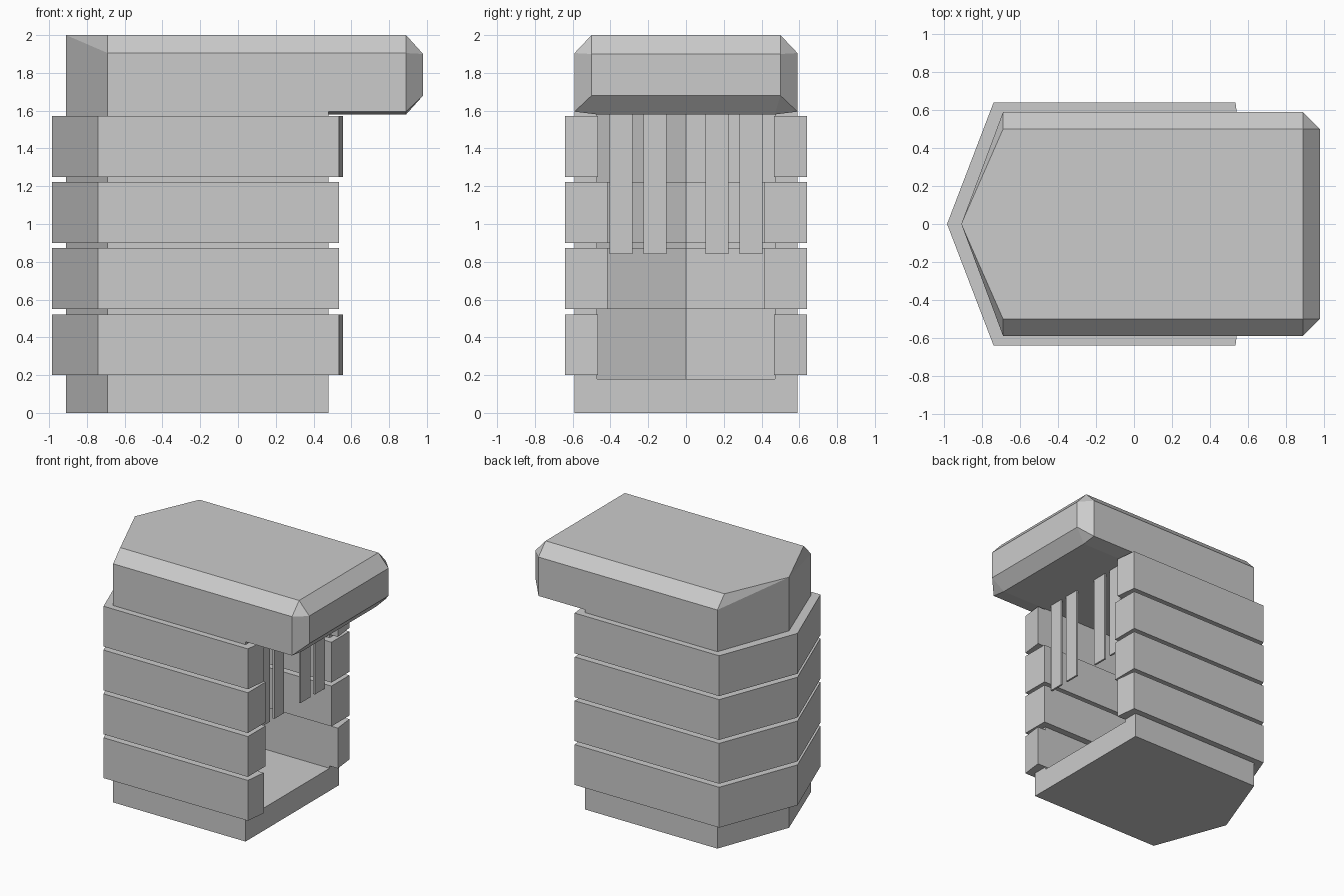
import bpy, bmesh

if "Cube" in bpy.data.objects:
    bpy.data.objects.remove(bpy.data.objects["Cube"])


def finish(name, bm):
    bmesh.ops.recalc_face_normals(bm, faces=bm.faces)
    mesh = bpy.data.meshes.new(name)
    bm.to_mesh(mesh)
    bm.free()
    obj = bpy.data.objects.new(name, mesh)
    bpy.context.collection.objects.link(obj)
    return obj


def half_outline(end_x, shoulder_x, y, apex_x):
    """Pointed-back outline from the -y open end round to the +y open end."""
    return [(end_x, -y), (shoulder_x, -y), (apex_x, 0), (shoulder_x, y), (end_x, y)]


def slab(name, pts, z0, z1):
    bm = bmesh.new()
    face = bm.faces.new([bm.verts.new((x, y, z0)) for x, y in pts])
    ext = bmesh.ops.extrude_face_region(bm, geom=[face], use_keep_orig=True)
    verts = [g for g in ext["geom"] if isinstance(g, bmesh.types.BMVert)]
    bmesh.ops.translate(bm, vec=(0, 0, z1 - z0), verts=verts)
    return finish(name, bm)


def open_ring(name, outer, inner, z0, z1):
    """U-shaped wall between two outlines, open towards +x."""
    bm = bmesh.new()
    rings = [[bm.verts.new(p) for p in ((*o, z0), (*i, z0), (*i, z1), (*o, z1))]
             for o, i in zip(outer, inner)]
    for a, b in zip(rings, rings[1:]):
        for k in range(4):
            j = (k + 1) % 4
            bm.faces.new((a[k], a[j], b[j], b[k]))
    bm.faces.new(rings[0])
    bm.faces.new(rings[-1])
    return finish(name, bm)


# Base plinth and recessed wall core
core = half_outline(0.48, -0.69, 0.59, -0.91)
slab("base", core, 0, 0.18)
open_ring("wall_core", core, half_outline(0.48, -0.605, 0.47, -0.78), 0.18, 1.6)

# Four stacked wall bands; the middle two are thicker inwards
band_outer = half_outline(0.535, -0.74, 0.64, -0.985)
thin = half_outline(0.555, -0.603, 0.467, -0.777)
thick = half_outline(0.535, -0.568, 0.415, -0.723)
for n, inner in enumerate((thin, thick, thick, thin)):
    z = 0.2 + 0.35 * n
    open_ring(f"wall_band_{n + 1}", band_outer, inner, z, z + 0.322)

# Hanging strips in the doorway
for n, y in enumerate((-0.345, -0.165, 0.165, 0.345)):
    a, b = y - 0.061, y + 0.061
    slab(f"door_strip_{n + 1}", [(0.465, a), (0.48, a), (0.48, b), (0.465, b)], 0.84, 1.6)

# Overhanging roof with chamfered edges, as a convex hull
bm = bmesh.new()
half_roof = [(-0.69, 0.59, 1.595), (-0.69, 0.47, 1.58), (0.89, 0.59, 1.595),
             (0.89, 0.47, 1.58), (0.98, 0.5, 1.68), (0.98, 0.5, 1.9),
             (0.89, 0.59, 1.905), (0.89, 0.5, 2), (-0.69, 0.59, 1.905),
             (-0.69, 0.5, 2)]
for x, y, z in half_roof:
    bm.verts.new((x, y, z))
    bm.verts.new((x, -y, z))
for z in (1.58, 2):
    bm.verts.new((-0.91, 0, z))
bmesh.ops.convex_hull(bm, input=bm.verts)
bmesh.ops.dissolve_limit(bm, angle_limit=0.01, verts=bm.verts, edges=bm.edges)
finish("roof", bm)
